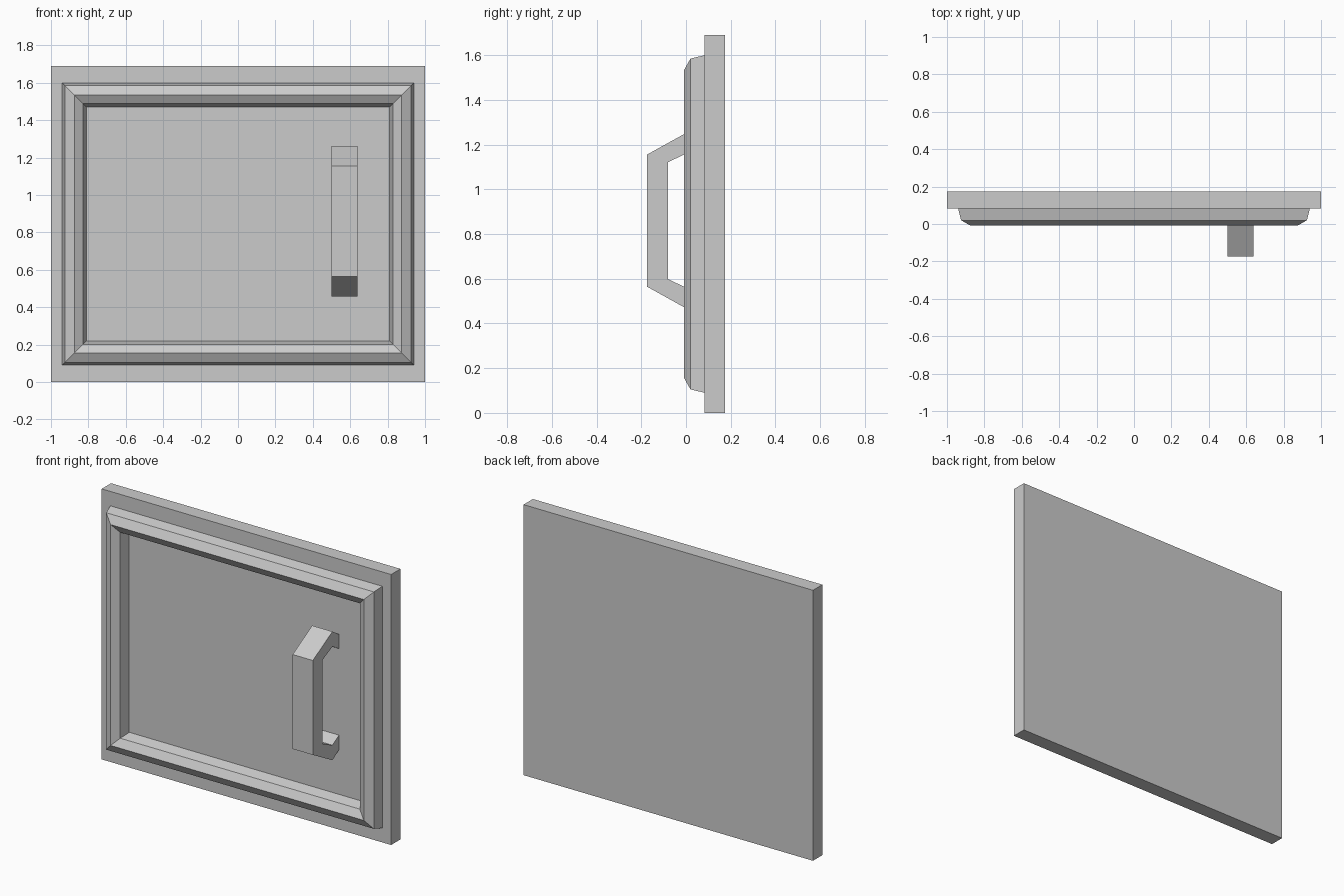
import bpy
import bmesh

cube = bpy.data.objects.get("Cube")
if cube:
    bpy.data.objects.remove(cube, do_unlink=True)

HEIGHT = 1.69
MID_Z = HEIGHT / 2
BOARD_FRONT, BOARD_BACK = 0.083, 0.175

grey = bpy.data.materials.new("plain grey")
grey.use_nodes = True
colour = (0.6, 0.6, 0.6, 1)
grey.diffuse_color = colour
grey.node_tree.nodes["Principled BSDF"].inputs["Base Color"].default_value = colour


def finish(name, bm):
    bmesh.ops.recalc_face_normals(bm, faces=bm.faces)
    mesh = bpy.data.meshes.new(name)
    bm.to_mesh(mesh)
    bm.free()
    mesh.materials.append(grey)
    obj = bpy.data.objects.new(name, mesh)
    bpy.context.collection.objects.link(obj)
    return obj


def bridge(bm, loop_a, loop_b):
    for i in range(len(loop_a)):
        j = (i + 1) % len(loop_a)
        bm.faces.new((loop_a[i], loop_a[j], loop_b[j], loop_b[i]))


# Back board
bm = bmesh.new()
bmesh.ops.create_cube(bm, size=1)
bmesh.ops.scale(bm, vec=(2, BOARD_BACK - BOARD_FRONT, HEIGHT), verts=bm.verts)
bmesh.ops.translate(bm, vec=(0, (BOARD_FRONT + BOARD_BACK) / 2, MID_Z), verts=bm.verts)
finish("back_board", bm)

# Mitred moulding: (half width, depth) profile swept round a rectangle
profile = [(0.94, BOARD_FRONT), (0.925, 0.02), (0.875, -0.008),
           (0.828, 0.02), (0.81, BOARD_FRONT)]
bm = bmesh.new()
rings = []
for half_x, y in profile:
    half_z = half_x - 0.185
    rings.append([bm.verts.new((sx * half_x, y, MID_Z + sz * half_z))
                  for sx, sz in ((-1, -1), (1, -1), (1, 1), (-1, 1))])
for a, b in zip(rings, rings[1:] + rings[:1]):
    bridge(bm, a, b)
finish("frame_moulding", bm)

# Pull handle: upper half of the (y, z offset) outline, mirrored for the lower half
outer = [(BOARD_FRONT, 0.36), (0.018, 0.402), (-0.175, 0.295)]
inner = [(-0.08, 0.262), (0.018, 0.308), (BOARD_FRONT, 0.27)]
outline = (outer + [(y, -z) for y, z in reversed(outer)]
           + [(y, -z) for y, z in reversed(inner)] + inner)
bm = bmesh.new()
sides = [[bm.verts.new((x, y, 0.86 + z)) for y, z in outline] for x in (0.5, 0.64)]
bridge(bm, *sides)
for side in sides:
    bm.faces.new(side)
finish("pull_handle", bm)
